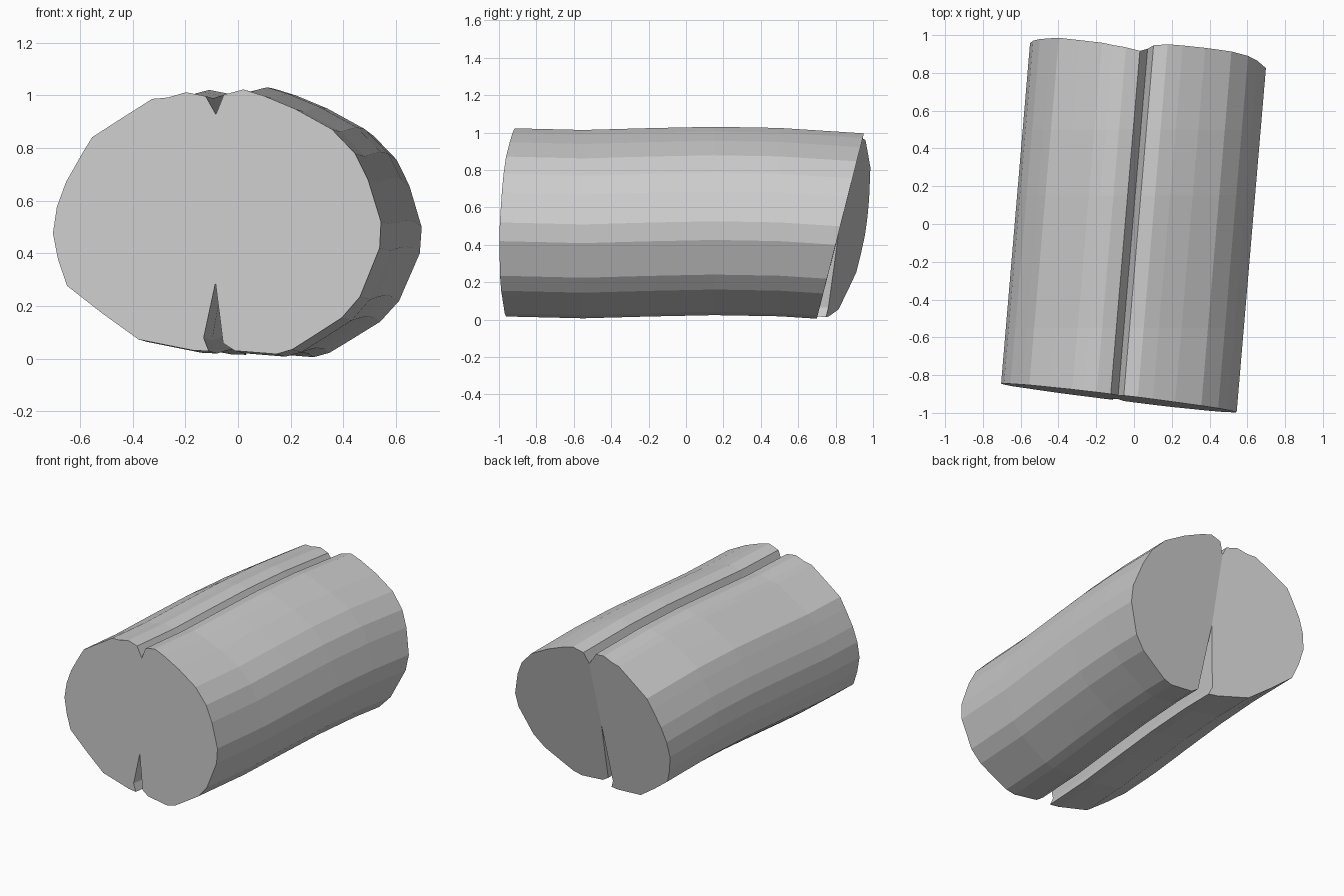
import bpy, bmesh

if "Cube" in bpy.data.objects:
    bpy.data.objects.remove(bpy.data.objects["Cube"])

# Cross-section (x, z) at the front end; each lobe runs from crack tip to top notch
crack, notch = (-0.085, 0.29), (-0.085, 0.93)
right_lobe = [(-0.055, 0.06), (-0.01, 0.031), (0.15, 0.018), (0.21, 0.035),
              (0.29, 0.085), (0.40, 0.155), (0.47, 0.235), (0.545, 0.42),
              (0.55, 0.52), (0.50, 0.68), (0.45, 0.78), (0.36, 0.873),
              (0.22, 0.95), (0.10, 1.0), (0.02, 1.025), (-0.055, 1.005)]
left_lobe = [(-0.13, 0.08), (-0.11, 0.03), (-0.17, 0.033), (-0.38, 0.075),
             (-0.52, 0.175), (-0.655, 0.28), (-0.69, 0.38), (-0.71, 0.48),
             (-0.695, 0.58), (-0.66, 0.675), (-0.60, 0.78), (-0.56, 0.845),
             (-0.45, 0.915), (-0.33, 0.99), (-0.27, 0.995), (-0.20, 1.015),
             (-0.125, 1.0)]
profile = [crack] + right_lobe + [notch] + left_lobe[::-1]
n = len(profile)
notch_i = 1 + len(right_lobe)


def sag(y):
    """Slight vertical waviness along the trunk."""
    knots = [(-1.0, 0.0), (-0.5, -0.012), (0.05, 0.008), (0.5, 0.0), (1.0, -0.032)]
    for (a, u), (b, v) in zip(knots, knots[1:]):
        if y <= b:
            return u + (v - u) * (y - a) / (b - a)
    return knots[-1][1]


def front_y(x, z):
    return -0.93 - 0.12 * x + 0.03 * (z - 0.5)


def back_y(x, z, is_right):
    if is_right:
        return 0.82 + 0.25 * (z - 0.5)
    return 0.838 - 0.22 * x + 0.17 * (z - 0.5)


bm = bmesh.new()
rings = []
for station in ("front", -0.55, -0.2, 0.15, 0.5, "back"):
    ring = []
    for i, (x, z) in enumerate(profile):
        if station == "front":
            y = front_y(x, z)
        elif station == "back":
            y = back_y(x + 0.155, z, i <= notch_i)
        else:
            y = station
        if i == 0:                                   # crack deepens to the back
            z += 0.11 * (y + 0.93)
            if station == "back":
                y = 0.815
        ring.append(bm.verts.new((x + 0.085 * (y + 0.92), y, z + sag(y))))
    rings.append(ring)

# Bark
for a, b in zip(rings, rings[1:]):
    for i in range(n):
        j = (i + 1) % n
        bm.faces.new((a[i], a[j], b[j], b[i]))

# Sawn ends, split from the crack tip to the notch
for ring in (rings[0], rings[-1]):
    bm.faces.new(ring[:notch_i + 1])
    bm.faces.new(ring[notch_i:] + ring[:1])

bmesh.ops.recalc_face_normals(bm, faces=bm.faces)
mesh = bpy.data.meshes.new("split_log")
bm.to_mesh(mesh)
bm.free()
bpy.context.collection.objects.link(bpy.data.objects.new("split_log", mesh))
